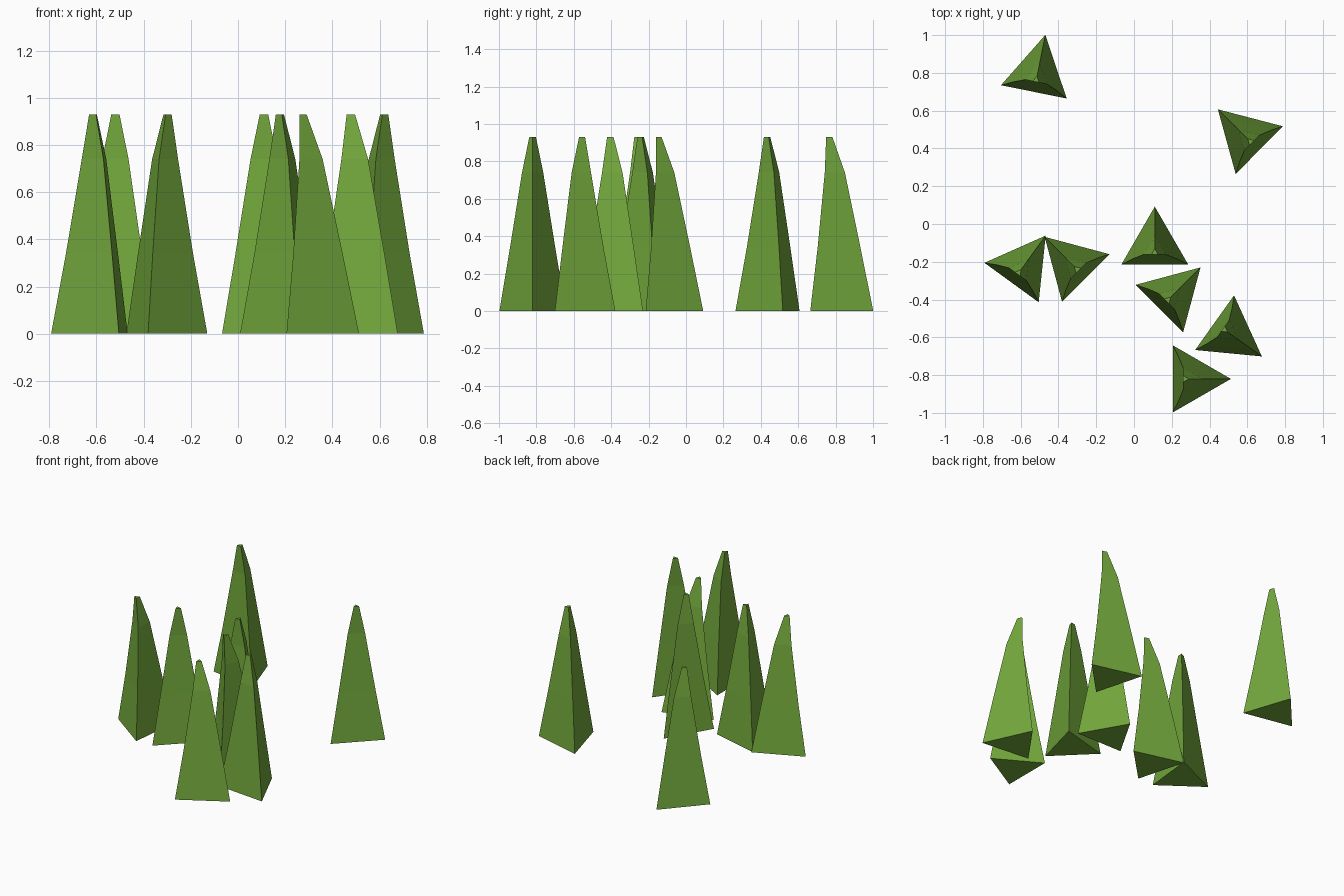
import bpy
from math import cos, sin, radians, pi

if "Cube" in bpy.data.objects:
    bpy.data.objects.remove(bpy.data.objects["Cube"])

green = bpy.data.materials.new("grass_green")
green.diffuse_color = (0.17, 0.39, 0.045, 1)
green.use_nodes = True
green.node_tree.nodes["Principled BSDF"].inputs["Base Color"].default_value = green.diffuse_color

RADIUS = 0.205
# blade rings: height, scale, lean away from the front ridge
RINGS = [(0.0, 1.0, 0.0), (0.34, 0.68, -0.004), (0.74, 0.32, -0.015), (0.93, 0.10, -0.038)]


def blade(name, x, y, angle):
    """Three-sided tapered blade, ridge pointing along angle, tip leaning back."""
    a = radians(angle)
    verts, faces = [], []
    for z, s, lean in RINGS:
        for k in range(3):
            t = a + k * 2 * pi / 3
            verts.append((x + lean * cos(a) + s * RADIUS * cos(t),
                          y + lean * sin(a) + s * RADIUS * sin(t), z))
    for r in range(len(RINGS) - 1):
        for k in range(3):
            i, j = 3 * r + k, 3 * r + (k + 1) % 3
            faces.append((i, j, j + 3, i + 3))
    top = 3 * (len(RINGS) - 1)
    faces += [(2, 1, 0), (top, top + 1, top + 2)]
    mesh = bpy.data.meshes.new(name)
    mesh.from_pydata(verts, [], faces)
    mesh.materials.append(green)
    bpy.context.collection.objects.link(bpy.data.objects.new(name, mesh))


# blade centres and ridge directions
BLADES = [(-0.51, 0.80, 78.6), (0.59, 0.463, 135.4), (0.11, -0.113, 90),
          (-0.588, -0.227, 54), (-0.328, -0.213, 135), (0.207, -0.375, 45),
          (0.51, -0.582, -35.5), (0.308, -0.82, 0)]
for n, (x, y, angle) in enumerate(BLADES, 1):
    blade(f"grass_blade_{n}", x, y, angle)
